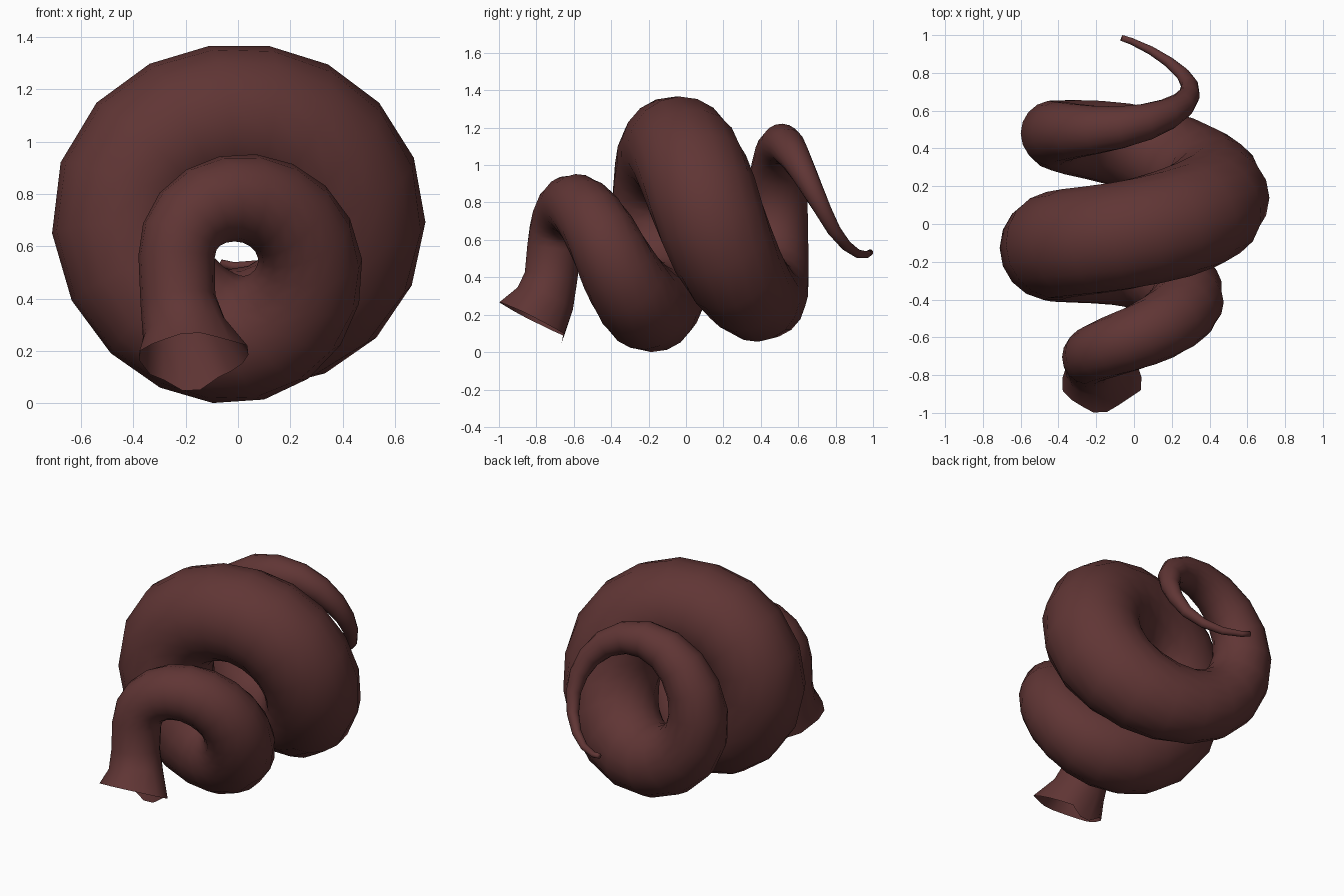
import bpy, bmesh, math
from mathutils import Vector

if "Cube" in bpy.data.objects:
    bpy.data.objects.remove(bpy.data.objects["Cube"])

SIDES = 18

# coil stations, one per quarter turn from the left side: y, coil radius, coil centre z, tube radius
KNOTS = [
    (-.705, .235, .56, .146), (-.605, .25, .535, .168), (-.41, .275, .54, .20),
    (-.20, .31, .555, .247), (-.125, .43, .67, .282), (-.05, .415, .67, .289),
    (.14, .425, .69, .292), (.405, .425, .71, .230), (.48, .425, .72, .175),
    (.525, .38, .73, .105), (.735, .295, .755, .045), (.985, .25, .775, .016),
]


def spline(u):
    i = min(int(u), len(KNOTS) - 2)
    t = u - i
    p = [KNOTS[min(max(i + k, 0), len(KNOTS) - 1)] for k in (-1, 0, 1, 2)]
    return [.5 * (2 * b + (c - a) * t + (2 * a - 5 * b + 4 * c - d) * t * t
                  + (3 * b - a - 3 * c + d) * t ** 3) for a, b, c, d in zip(*p)]


# neck and flared mouth, then the coil itself: (centre, tube radius, outward direction)
left = Vector((-1, 0, 0))
path = [(Vector((-.18, -.815, .175)), .20, left),
        (Vector((-.205, -.755, .28)), .162, left),
        (Vector((-.23, -.722, .40)), .144, left)]
last = len(KNOTS) - 1
for k in range(51):
    u = min(k * 20 / 90, last)
    y, R, cz, r = spline(u)
    a = math.radians(-90 + 90 * u + (15 * (u - last + 1) if u > last - 1 else 0))
    out = Vector((math.sin(a), 0, math.cos(a)))
    path.append((out * R + Vector((0, y, cz)), r, out))

bm = bmesh.new()
rings = []
for i, (c, r, out) in enumerate(path):
    tan = (path[min(i + 1, len(path) - 1)][0] - path[max(i - 1, 0)][0]).normalized()
    if i == 0:
        tan = Vector((-.05, .45, .89)).normalized()
    n = (out - tan * out.dot(tan)).normalized()
    b = tan.cross(n)
    ring = []
    for s in range(SIDES):
        a = 2 * math.pi * s / SIDES
        d = n * math.cos(a) + b * math.sin(a)
        p = c + d * r
        if i == 0:
            # ragged lip: one drooping flap at the back, slight waves elsewhere
            p += d * .01 * math.sin(5 * a)
            if d.y > .83:
                p -= tan * .045
            elif d.x > .9:
                p += d * .02
        ring.append(bm.verts.new(p))
    rings.append(ring)
for r0, r1 in zip(rings, rings[1:]):
    for s in range(SIDES):
        t = (s + 1) % SIDES
        bm.faces.new((r0[s], r0[t], r1[t], r1[s]))
bm.faces.new(rings[-1])  # closed tip; the mouth stays open
bmesh.ops.recalc_face_normals(bm, faces=bm.faces)

me = bpy.data.meshes.new("coiled_horn")
bm.to_mesh(me)
bm.free()
for f in me.polygons:
    f.use_smooth = True
mat = bpy.data.materials.new("dark red brown")
mat.diffuse_color = (.117, .036, .035, 1)
mat.use_nodes = True
mat.node_tree.nodes["Principled BSDF"].inputs["Base Color"].default_value = mat.diffuse_color
me.materials.append(mat)
horn = bpy.data.objects.new("coiled_horn", me)
bpy.context.collection.objects.link(horn)
